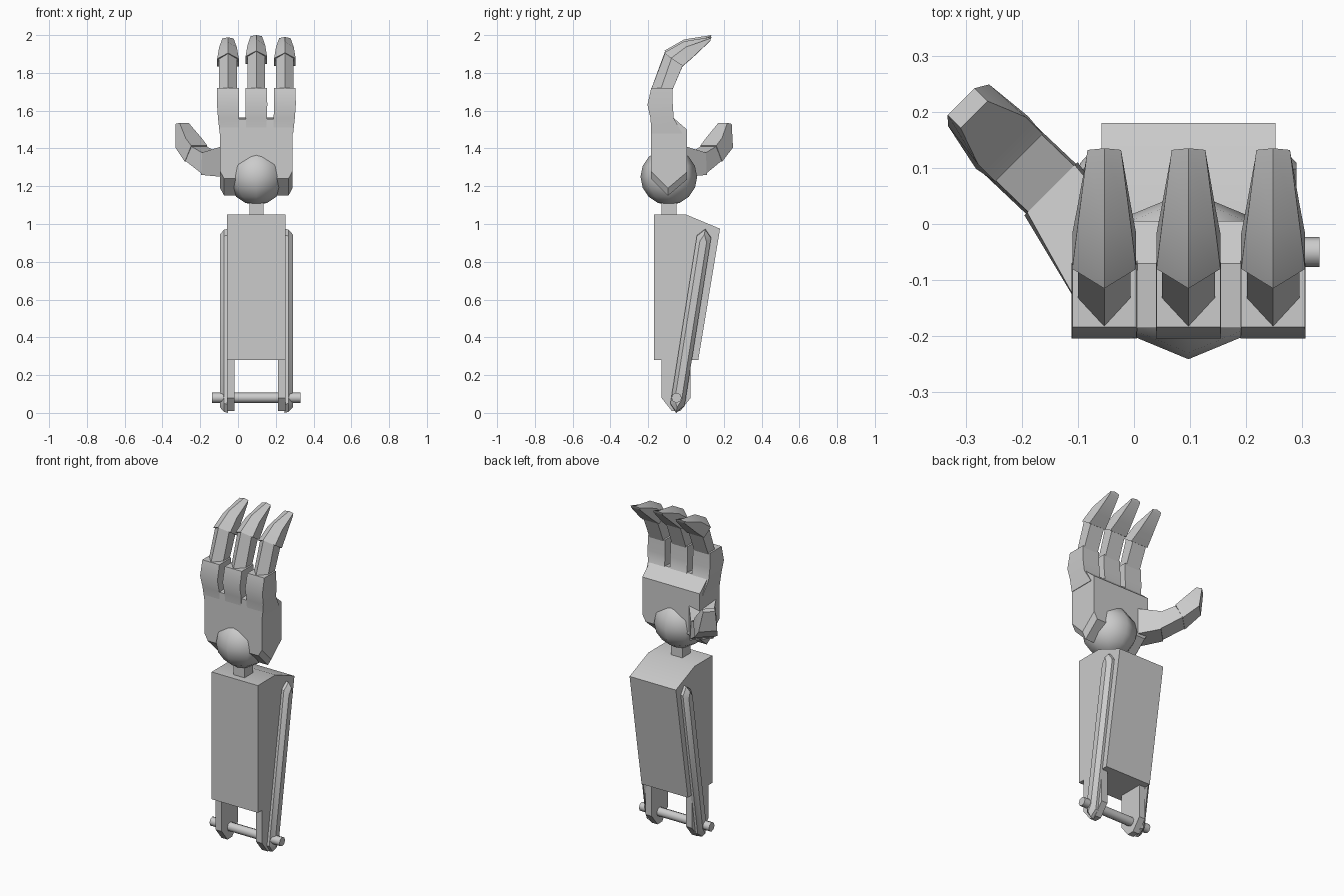
import bpy, bmesh, math
from mathutils import Vector

if "Cube" in bpy.data.objects:
    bpy.data.objects.remove(bpy.data.objects["Cube"])

CX = 0.097  # arm centre line


def finish(name, bm, angle=35):
    bmesh.ops.recalc_face_normals(bm, faces=bm.faces[:])
    me = bpy.data.meshes.new(name)
    bm.to_mesh(me)
    bm.free()
    ob = bpy.data.objects.new(name, me)
    bpy.context.collection.objects.link(ob)
    bpy.ops.object.select_all(action='DESELECT')
    ob.select_set(True)
    bpy.context.view_layer.objects.active = ob
    bpy.ops.object.shade_smooth_by_angle(angle=math.radians(angle))
    return ob


def loft(name, loops, angle=35):
    """Skin a list of equal-length point loops and cap both ends."""
    bm = bmesh.new()
    rings = [[bm.verts.new(p) for p in lp] for lp in loops]
    n = len(rings[0])
    for a, b in zip(rings, rings[1:]):
        for i in range(n):
            j = (i + 1) % n
            bm.faces.new((a[i], a[j], b[j], b[i]))
    bm.faces.new(rings[0])
    bm.faces.new(rings[-1])
    return finish(name, bm, angle)


def slab(name, profile, x0, x1):
    """Extrude a (y, z) profile from x0 to x1."""
    return loft(name, [[(x, y, z) for y, z in profile] for x in (x0, x1)])


# Forearm housing
slab("forearm", [(-.17, .28), (-.17, 1.05), (0, 1.05), (.18, .975), (.065, .28)],
     CX - .155, CX + .155)

# Elbow brackets and side struts, one per side
bracket = [(-.13, .3), (.025, .3), (.025, .08), (-.03, .01), (-.075, .01), (-.13, .08)]
low, high = Vector((-.052, 0)), Vector((.102, .975))
along = (high - low).normalized()
across = Vector((along.y, -along.x))


def strut_outline(x, half, trim):
    a, b = low + along * trim, high - along * trim
    pts = [a, a + along * .04 + across * half, b - along * .04 + across * half,
           b, b - along * .04 - across * half, a + along * .04 - across * half]
    return [(x, p.x, p.y) for p in pts]


for side, s in (("left", -1), ("right", 1)):
    slab("elbow_bracket_" + side, bracket, CX + s * .115, CX + s * .155)
    loft("strut_" + side, [strut_outline(CX + s * .15, .038, 0),
                           strut_outline(CX + s * .17, .038, .005),
                           strut_outline(CX + s * .193, .018, .03)])

# Elbow pin
loft("elbow_pin", [[(x, -.05 + .027 * math.cos(i * math.pi / 4),
                     .08 + .027 * math.sin(i * math.pi / 4)) for i in range(8)]
                   for x in (-.137, .331)], 50)

# Wrist neck and ball
slab("wrist_neck", [(-.13, 1.03), (-.05, 1.03), (-.05, 1.15), (-.13, 1.15)],
     CX - .037, CX + .037)
bm = bmesh.new()
bmesh.ops.create_uvsphere(bm, u_segments=8, v_segments=8, radius=.15)
bmesh.ops.translate(bm, verts=bm.verts, vec=(CX, -.091, 1.25))
finish("wrist_ball", bm, 60)

# Palm with a pointed heel, slightly chamfered at its sides
palm = [(-.185, 1.24), (-.095, 1.15), (.005, 1.235), (.005, 1.5),
        (-.07, 1.565), (-.185, 1.555)]
inset = [(y, z + (.04 if z < 1.3 else 0)) for y, z in palm]
loft("palm", [[(CX + dx, y, z) for y, z in p] for dx, p in
              ((-.192, inset), (-.17, palm), (.17, palm), (.192, inset))], 20)


def ridged(x, back, ridge, front, half):
    """Five-sided finger section: flat inside, ridge along the back."""
    return [(x - half, *front), (x + half, *front), (x + half, *back),
            (x, *ridge), (x - half, *back)]


# Three fingers: knuckle, middle and tip segments
for label, fx, up, lean in (("outer", -.053, 0, 1), ("middle", CX, .012, 0), ("inner", .248, .002, -1)):
    def lift(p):
        return (p[0], p[1] + up)
    knuckle = []
    for z, yb, yf, h, shift in ((1.48, -.183, -.02, .052, .008), (1.56, -.188, -.065, .056, .003),
                                (1.63, -.204, -.07, .058, 0), (1.72, -.184, -.072, .057, 0)):
        x = fx + lean * shift
        knuckle.append([(x - h, yf, z), (x + h, yf, z), (x + h, yb, z), (x - h, yb, z)])
    loft("knuckle_" + label, knuckle)
    loft("finger_middle_" + label, [
        ridged(fx, (-.135, 1.71), (-.184, 1.715), (-.076, 1.70), .047),
        ridged(fx, lift((-.075, 1.88)), lift((-.11, 1.905)), lift((-.018, 1.835)), .047)])
    loft("finger_tip_" + label, [
        ridged(fx, lift((-.08, 1.875)), lift((-.115, 1.905)), lift((-.017, 1.835)), .057),
        ridged(fx, lift((.0, 1.935)), lift((-.01, 1.965)), lift((.035, 1.88)), .047),
        ridged(fx, lift((.132, 1.982)), lift((.135, 1.988)), lift((.128, 1.968)), .03)])


# Thumb segments: lofted quads reaching outward and bending up
def quad(lower, upper, hl, hu):
    w = Vector((.7071, .7071, 0))
    lo, hi = Vector(lower), Vector(upper)
    return [lo - w * hl, lo + w * hl, hi + w * hu, hi - w * hu]


loft("thumb_base", [
    [(-.09, -.16, 1.25), (-.02, .0, 1.25), (-.02, .0, 1.41), (-.09, -.16, 1.41)],
    quad((-.148, .063, 1.26), (-.148, .063, 1.378), .067, .06)])
loft("thumb_middle", [
    quad((-.145, .06, 1.265), (-.145, .06, 1.375), .063, .058),
    quad((-.235, .145, 1.335), (-.205, .118, 1.41), .063, .058)])
loft("thumb_tip", [
    quad((-.235, .145, 1.33), (-.205, .118, 1.415), .066, .06),
    quad((-.295, .212, 1.405), (-.235, .148, 1.455), .052, .06),
    quad((-.308, .218, 1.53), (-.285, .195, 1.535), .034, .034)])
